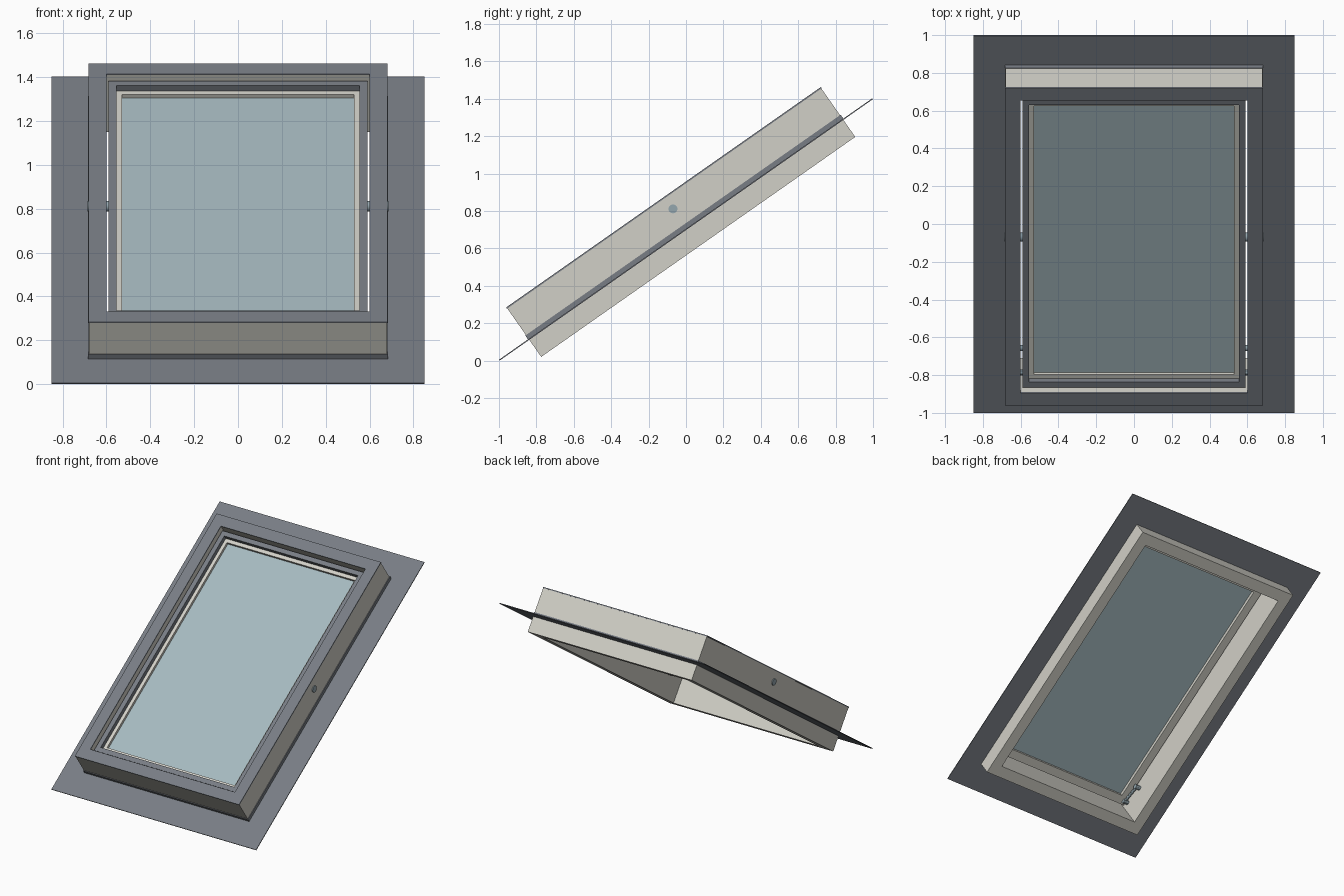
import bpy, bmesh, math
from mathutils import Matrix, Vector

if "Cube" in bpy.data.objects:
    bpy.data.objects.remove(bpy.data.objects["Cube"])

# roof pitch: local x = width, local y = up the slope, local z = away from the roof
PITCH = Matrix.Translation((0, 0, 0.7015)) @ Matrix.Rotation(math.radians(35), 4, 'X')


def material(name, srgb):
    m = bpy.data.materials.new(name)
    m.diffuse_color = [((c + 0.055) / 1.055) ** 2.4 for c in srgb] + [1]
    m.use_nodes = True
    m.node_tree.nodes["Principled BSDF"].inputs["Base Color"].default_value = m.diffuse_color
    return m


GREY = material("slate grey metal", (0.47, 0.49, 0.52))
CREAM = material("off white wood", (0.82, 0.815, 0.78))
GLASS = material("pale blue glass", (0.65, 0.73, 0.75))
STEEL = material("blue grey steel", (0.58, 0.65, 0.68))


def finish(bm, name, mat):
    bmesh.ops.recalc_face_normals(bm, faces=bm.faces)
    me = bpy.data.meshes.new(name)
    bm.to_mesh(me)
    bm.free()
    me.materials.append(mat)
    ob = bpy.data.objects.new(name, me)
    ob.matrix_world = PITCH
    bpy.context.collection.objects.link(ob)
    return ob


def ring(name, outer, inner, z0, z1, mat):
    """Rectangular frame; outer and inner are half sizes (x, y)."""
    bm = bmesh.new()
    corners = ((-1, -1), (1, -1), (1, 1), (-1, 1))
    loops = [[bm.verts.new((sx * h[0], sy * h[1], z)) for sx, sy in corners]
             for h, z in ((outer, z0), (outer, z1), (inner, z1), (inner, z0))]
    for k in range(4):
        a, b = loops[k], loops[(k + 1) % 4]
        for i in range(4):
            j = (i + 1) % 4
            bm.faces.new((a[i], a[j], b[j], b[i]))
    return finish(bm, name, mat)


def box(name, centre, size, mat):
    bm = bmesh.new()
    bmesh.ops.create_cube(bm, size=1, matrix=Matrix.Translation(centre) @ Matrix.Diagonal((*size, 1)))
    return finish(bm, name, mat)


def rod(name, a, b, r, mat, sides=20):
    a, b = Vector(a), Vector(b)
    d = b - a
    bm = bmesh.new()
    m = Matrix.Translation((a + b) / 2) @ d.to_track_quat('Z', 'Y').to_matrix().to_4x4()
    bmesh.ops.create_cone(bm, cap_ends=True, segments=sides, radius1=r, radius2=r,
                          depth=d.length, matrix=m)
    ob = finish(bm, name, mat)
    for p in ob.data.polygons:
        p.use_smooth = len(p.vertices) == 4
    for e in ob.data.edges:
        e.use_edge_sharp = False
    with bpy.context.temp_override(object=ob, active_object=ob, selected_objects=[ob],
                                   selected_editable_objects=[ob]):
        bpy.ops.object.shade_smooth_by_angle()
    return ob


# roof flashing and its upstand collar
ring("flashing", (0.85, 1.2186), (0.68, 1.025), -0.003, 0.003, GREY)
ring("flashing_collar", (0.684, 1.029), (0.679, 1.024), 0.003, 0.028, GREY)

# fixed frame with metal cover on top
ring("frame", (0.68, 1.025), (0.60, 0.945), -0.114, 0.202, CREAM)
ring("frame_cover", (0.682, 1.027), (0.60, 0.945), 0.202, 0.21, GREY)

# opening sash, its cover and the pane
ring("sash", (0.59, 0.93), (0.53, 0.868), 0.09, 0.149, CREAM)
ring("sash_cover", (0.59, 0.93), (0.555, 0.895), 0.149, 0.18, GREY)
box("glass_pane", (0, 0, 0.122), (1.064, 1.74, 0.016), GLASS)

# pivots and stays on both sides
for s, side in ((-1, "left"), (1, "right")):
    rod(f"pivot_{side}", (s * 0.585, 0.006, 0.13), (s * 0.686, 0.006, 0.13), 0.024, STEEL)
    low, high = (s * 0.575, -0.90, 0.085), (s * 0.575, -0.76, 0.06)
    rod(f"stay_arm_{side}", low, high, 0.010, STEEL, 12)
    rod(f"stay_lower_pin_{side}", (s * 0.60, *low[1:]), (s * 0.56, *low[1:]), 0.016, STEEL, 12)
    rod(f"stay_upper_pin_{side}", (s * 0.60, *high[1:]), (s * 0.56, *high[1:]), 0.016, STEEL, 12)
